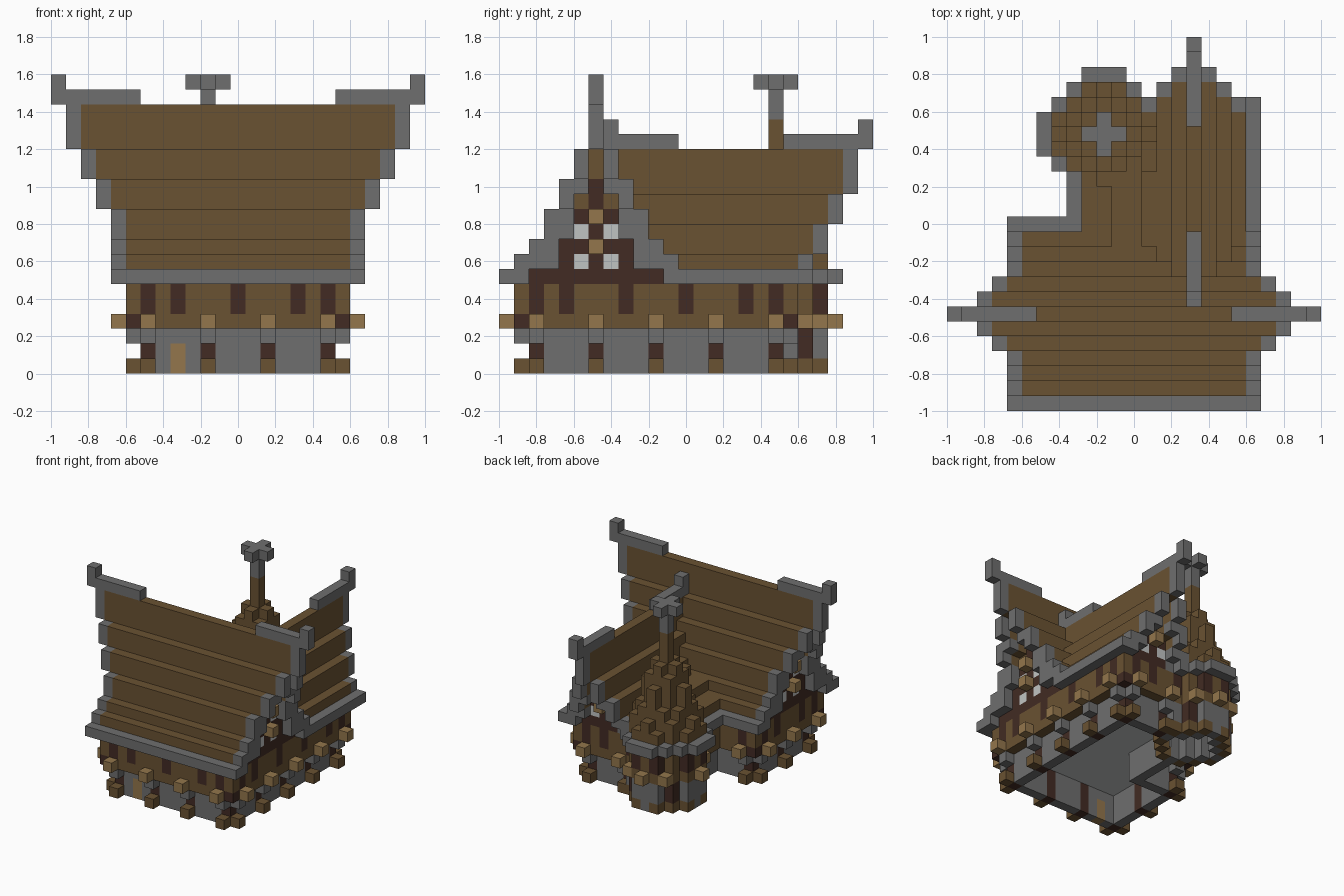
import bpy, bmesh
from itertools import product
from mathutils import Vector

cube = bpy.data.objects.get("Cube")
if cube:
    bpy.data.objects.remove(cube, do_unlink=True)

UNIT = 0.08
STONE, WOOD, DARK, TAN, PLASTER = range(5)
PALETTE = [("grey stone", (0.156, 0.156, 0.156)), ("brown wood", (0.144, 0.084, 0.032)),
           ("dark timber", (0.054, 0.024, 0.017)), ("tan timber", (0.292, 0.181, 0.072)),
           ("pale plaster", (0.53, 0.55, 0.545))]
materials = []
for name, rgb in PALETTE:
    mat = bpy.data.materials.new(name)
    mat.use_nodes = True
    mat.diffuse_color = (*rgb, 1)
    bsdf = next(n for n in mat.node_tree.nodes if n.type == 'BSDF_PRINCIPLED')
    bsdf.inputs["Base Color"].default_value = (*rgb, 1)
    materials.append(mat)

grid = {}  # block position -> (part, colour)


def span(a, b):
    return range(a, b + 1)


def put(part, colour, x, y, z0, z1=None):
    for z in span(z0, z0 if z1 is None else z1):
        grid[x, y, z] = (part, colour)


def rect(x0, x1, y0, y1, grow=0):
    return set(product(span(x0 - grow, x1 + grow), span(y0 - grow, y1 + grow)))


TX, TY = 10, 18  # tower axis


def disc(limit):
    return {(TX + i, TY + j): i * i + j * j
            for i, j in product(span(-4, 4), repeat=2) if i * i + j * j <= limit}


def footprint(grow):
    return (rect(6, 18, 2, 10, grow) | rect(14, 18, 2, 18, grow)
            | rect(10, 14, 10, 16, grow) | set(disc(10)))


def rim(cells):
    return {(x, y) for x, y in cells
            if any((x + i, y + j) not in cells for i, j in product((-1, 0, 1), repeat=2))}


# Walls and floor
for x, y in rim(footprint(0)):
    put("stone_walls", STONE, x, y, 0, 2)
upper = footprint(1)
for x, y in upper:
    put("upper_floor", PLASTER, x, y, 3)
for x, y in rim(upper):
    put("upper_walls", WOOD, x, y, 3, 5)
for x, y in ((5, 1), (19, 1), (5, 11), (19, 19)):
    put("upper_walls", DARK, x, y, 3)

# Posts with feet, brackets and beam ends
posts = [(x, 2, 0, -1) for x in (6, 10, 14, 18)]
posts += [(6, y, -1, 0) for y in (2, 6, 10)]
posts += [(18, y, 1, 0) for y in (2, 6, 10, 14, 18)]
posts += [(14, 18, 0, 1), (18, 18, 0, 1), (6, 10, 0, 1)]
corners = ((6, 2), (18, 2), (6, 10), (18, 18))
for x, y, dx, dy in posts:
    put("posts", DARK, x, y, 0, 2)
    put("post_feet", WOOD, x + dx, y + dy, 0)
    put("brackets", STONE, x + dx, y + dy, 2)
    put("beam_ends", TAN, x + 2 * dx, y + 2 * dy, 3)
    put("beam_ends", TAN, x + dx, y + dy, 3)
    if (x, y) in corners:
        put("corner_posts", DARK, x + dx, y + dy, 4, 5)

# Door and narrow dark windows
put("door", TAN, 8, 2, 0, 1)
slits = [(x, 1) for x in (8, 12, 16)] + [(5, 4), (5, 8), (16, 19)]
slits += [(19, y) for y in (4, 8, 12, 16)]
for x, y in slits:
    put("narrow_windows", DARK, x, y, 4, 5)

# Tower body
for s, t in product((-1, 1), repeat=2):
    put("tower_posts", DARK, TX + 2 * s, TY + 2 * t, 0, 2)
    put("tower_feet", WOOD, TX + 2 * s, TY + 2 * t, 0)
    for i, j in ((s, 3 * t), (3 * s, t)):
        put("tower_feet", WOOD, TX + i, TY + j, 0)
        put("tower_posts", DARK, TX + i, TY + j, 4, 5)
    for i, j in ((2 * s, 3 * t), (0, 4 * t), (4 * s, 0)):
        if (TX + i, TY + j) not in upper:
            put("tower_beam_ends", TAN, TX + i, TY + j, 3)


# Gables: half-width for each layer, pale windows, tan beam ends
def gable(part, place, widths, windows, beams, wood_from):
    for z, w in enumerate(widths, 6):
        for u in span(-w, w):
            plain = z >= wood_from or (u and z == wood_from - 2)
            colour = WOOD if plain else DARK
            if abs(u) == 1 and z in windows:
                colour = PLASTER
            put(part, colour, *place(u, 0), z)
        if z in beams:
            put(part + "_beam_end", TAN, *place(0, 0), z)
            put(part + "_beam_end", TAN, *place(0, 1), z)


main_widths = (4, 3, 2, 2, 1, 1, 0, 0, 0)
gable("right_gable", lambda u, v: (5 - v, 6 + u), main_widths, (7, 9), (8, 10), 13)
gable("left_gable", lambda u, v: (19 + v, 6 + u), main_widths, (7, 9), (8, 10), 13)
gable("wing_gable", lambda u, v: (16 + u, 19 + v), (3, 2, 1, 1, 0, 0), (7,), (8,), 11)


# Stepped roofs: each step is (lowest, highest) layer, counted from the ridge
def roof(part, place, steps, reach, start):
    eave = len(steps) - 1
    for u in span(-eave, eave):
        low, high = steps[abs(u)]
        for z in span(low, high):
            end = reach(z)
            for v in range(start(u, z), end + 1):
                edge = v == end or (start(u, z) == -end and v == -end)
                trim = edge or abs(u) == eave
                put(part + ("_trim" if trim else ""), STONE if trim else WOOD, *place(u, v), z)


def main_reach(z):
    return 8 + sum(z >= level for level in (11, 13, 15))


def wing_reach(z):
    return 20 + sum(z >= level for level in (8, 10, 12))


roof("wing_roof", lambda u, v: (16 + u, v),
     [(12, 14), (9, 11), (7, 9), (6, 7), (6, 6)], wing_reach,
     lambda u, z: 11 if abs(u) > 2 else 7)
roof("main_roof", lambda u, v: (12 + v, 6 + u),
     [(15, 17), (12, 14), (9, 12), (7, 10), (7, 8), (6, 7), (6, 6)], main_reach,
     lambda u, z: -main_reach(z))

# Low roof filling the corner between house and tower
for x, y in rect(9, 13, 11, 15):
    put("corner_roof", WOOD, x, y, 6, 7 + (x - 9) // 2)
for y in span(12, 15):
    put("corner_roof_trim", STONE, 8, y, 6)

# Ridge caps and upturned horns
for s in (-1, 1):
    for v in span(7, 12):
        put("main_ridge_caps", STONE, 12 + s * v, 6, 18)
    put("main_ridge_horns", STONE, 12 + s * 12, 6, 18, 19)
for y in (*span(7, 11), *span(19, 24)):
    put("wing_ridge_caps", STONE, 16, y, 15)
for y in (7, 24):
    put("wing_ridge_horns", STONE, 16, y, 15, 16)

# Tower spire and cross finial
spire = {0: 16, 1: 13, 2: 12, 4: 11, 5: 9, 8: 8, 9: 8, 10: 7}
for (x, y), r in disc(17).items():
    if r in spire:
        put("tower_roof", WOOD, x, y, 6, spire[r])
    else:
        put("tower_eave", STONE, x, y, 6)
put("finial", STONE, TX, TY, 17, 19)
for i, j in ((1, 0), (-1, 0), (0, 1), (0, -1)):
    put("finial", STONE, TX + i, TY + j, 19)


# Build one mesh per part from its exposed block faces
def build(part):
    bm = bmesh.new()
    verts = {}

    def vert(corner):
        if corner not in verts:
            verts[corner] = bm.verts.new((Vector(corner) - Vector((12.5, 12.5, 0))) * UNIT)
        return verts[corner]

    for cell, (owner, colour) in grid.items():
        if owner != part:
            continue
        for axis, side in product(range(3), (0, 1)):
            beside = list(cell)
            beside[axis] += 2 * side - 1
            if tuple(beside) in grid:
                continue
            loop = []
            for a, b in ((0, 0), (1, 0), (1, 1), (0, 1)):
                corner = list(cell)
                corner[axis] += side
                corner[(axis + 1) % 3] += a
                corner[(axis + 2) % 3] += b
                loop.append(vert(tuple(corner)))
            face = bm.faces.new(loop if side else loop[::-1])
            face.material_index = colour
    mesh = bpy.data.meshes.new(part)
    for mat in materials:
        mesh.materials.append(mat)
    bm.to_mesh(mesh)
    bm.free()
    bpy.context.collection.objects.link(bpy.data.objects.new(part, mesh))


for part in sorted({owner for owner, colour in grid.values()}):
    build(part)
